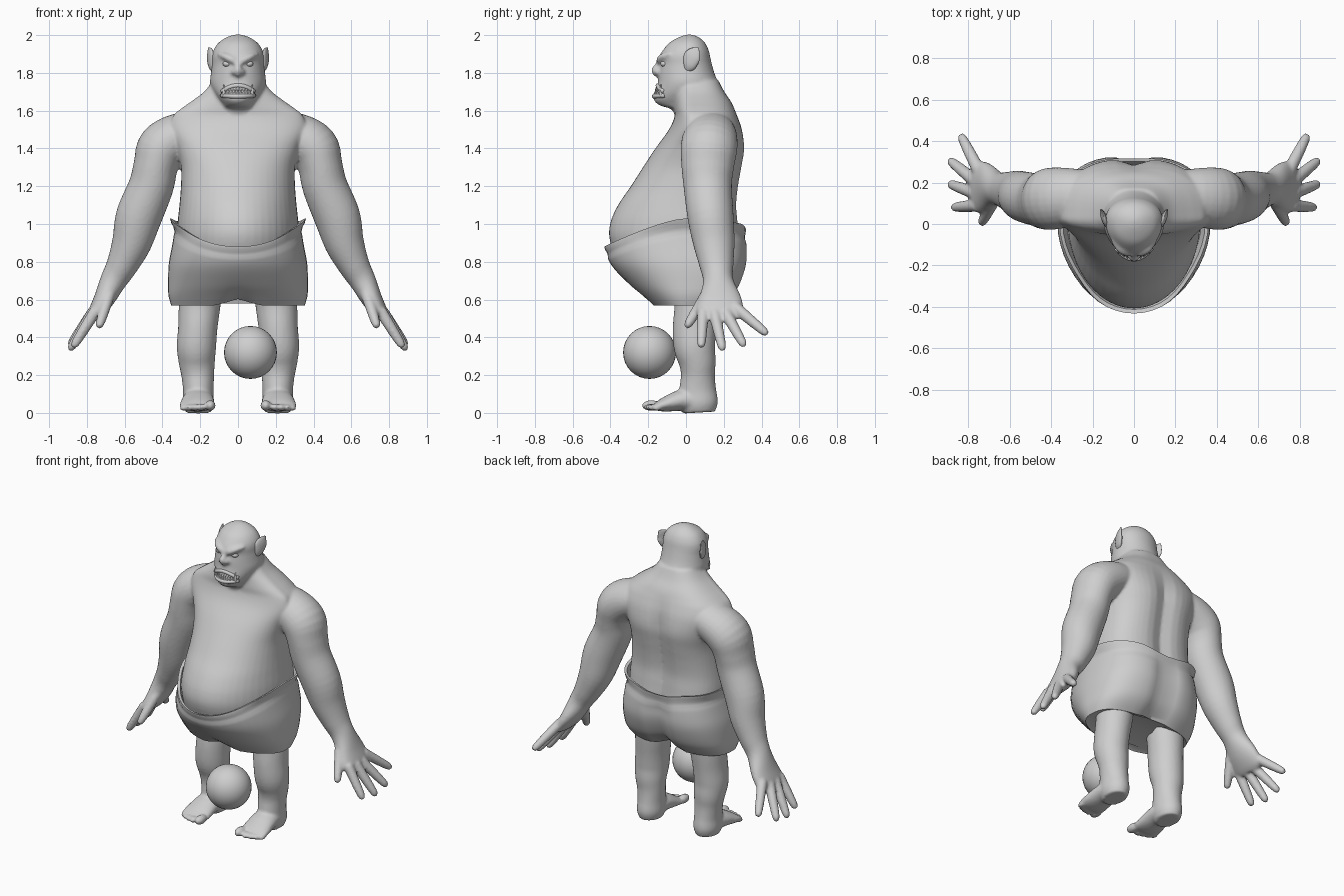
import bpy, bmesh, math
from mathutils import Vector, Matrix

if "Cube" in bpy.data.objects:
    bpy.data.objects.remove(bpy.data.objects["Cube"])

grey = bpy.data.materials.new("plain grey")
grey.diffuse_color = (0.62, 0.62, 0.62, 1)
grey.use_nodes = True
grey.node_tree.nodes["Principled BSDF"].inputs["Base Color"].default_value = grey.diffuse_color


def finish(name, bm, angle=None):
    bmesh.ops.recalc_face_normals(bm, faces=bm.faces)
    me = bpy.data.meshes.new(name)
    bm.to_mesh(me)
    bm.free()
    me.materials.append(grey)
    for p in me.polygons:
        p.use_smooth = True
    ob = bpy.data.objects.new(name, me)
    bpy.context.collection.objects.link(ob)
    if angle:
        bpy.ops.object.select_all(action='DESELECT')
        ob.select_set(True)
        bpy.context.view_layer.objects.active = ob
        bpy.ops.object.shade_smooth_by_angle(angle=math.radians(angle))
    return ob


def dense(keys, sub=4):
    """Smooth curve through key tuples."""
    k = [keys[0]] + list(keys) + [keys[-1]]
    out = []
    for i in range(1, len(k) - 2):
        for j in range(sub):
            t = j / sub
            out.append(tuple(0.5 * (2 * b + (c - a) * t + (2 * a - 5 * b + 4 * c - d) * t * t
                                    + (3 * b - a - 3 * c + d) * t ** 3)
                             for a, b, c, d in zip(k[i - 1], k[i], k[i + 1], k[i + 2])))
    return out + [tuple(keys[-1])]


def interp(keys, z):
    for a, b in zip(keys, keys[1:]):
        if z <= b[0]:
            f = max(0, (z - a[0]) / max(b[0] - a[0], 1e-6))
            return [p + (q - p) * f for p, q in zip(a, b)]
    return list(keys[-1])


def loft(bm, rings):
    vs = [[bm.verts.new(p) for p in r] for r in rings]
    n = len(vs[0])
    for a, b in zip(vs, vs[1:]):
        for i in range(n):
            bm.faces.new((a[i], a[(i + 1) % n], b[(i + 1) % n], b[i]))
    bm.faces.new(vs[0])
    bm.faces.new(vs[-1])


def tube(bm, keys, hint=(0, 1, 0), n=20, sub=4):
    """Keys are x, y, z, radius across the hint, radius along the hint."""
    ks = dense(keys, sub)
    rings = []
    for i, k in enumerate(ks):
        t = Vector(ks[min(i + 1, len(ks) - 1)][:3]) - Vector(ks[max(i - 1, 0)][:3])
        t.normalize()
        u = Vector(hint)
        u = (u - t * u.dot(t)).normalized()
        v = t.cross(u)
        ring = []
        for j in range(n):
            a = 2 * math.pi * j / n
            ring.append(Vector(k[:3]) + v * max(k[3], .002) * math.cos(a) + u * max(k[4], .002) * math.sin(a))
        rings.append(ring)
    loft(bm, rings)


def section(z, w, yf, yb, yc, back, n=48):
    """Horizontal outline with a rounder front and a squarer back."""
    out = []
    for j in range(n):
        a = 2 * math.pi * j / n
        c, s = math.cos(a), math.sin(a)
        e = 2 / back if s > 0 else 1
        x = w * math.copysign(abs(c) ** e, c)
        y = yc + (yb - yc if s > 0 else yc - yf) * math.copysign(abs(s) ** e, s)
        out.append(Vector((x, y, z)))
    return out


def ball(bm, c, r, s=(1, 1, 1), seg=16):
    m = Matrix.Translation(c) @ Matrix.Diagonal((*s, 1))
    bmesh.ops.create_uvsphere(bm, u_segments=seg, v_segments=seg // 2, radius=r, matrix=m)


def mirror(bm):
    g = bmesh.ops.duplicate(bm, geom=bm.verts[:] + bm.edges[:] + bm.faces[:])["geom"]
    for v in g:
        if isinstance(v, bmesh.types.BMVert):
            v.co.x *= -1
    bmesh.ops.reverse_faces(bm, faces=[f for f in g if isinstance(f, bmesh.types.BMFace)])


# Body: one side first (shoulder, arm, hand, leg, foot), then mirrored
bm = bmesh.new()
tube(bm, [(.16, .14, 1.5, .1, .11), (.3, .13, 1.468, .122, .14), (.4, .122, 1.405, .132, .15),
          (.435, .115, 1.31, .118, .14), (.46, .115, 1.2, .119, .128), (.525, .13, 1.04, .122, .122),
          (.563, .148, .9, .105, .11), (.615, .162, .78, .083, .09), (.66, .17, .7, .07, .08),
          (.71, .18, .6, .055, .115), (.755, .18, .53, .04, .125), (.775, .18, .5, .025, .1)], n=28)
for a, b in [((.755, .09, .54), (.875, .08, .345)), ((.77, .15, .53), (.893, .195, .33)),
             ((.77, .21, .53), (.893, .31, .352)), ((.75, .26, .56), (.838, .432, .415)),
             ((.68, .11, .63), (.738, 0, .45))]:
    p, q = Vector(a), Vector(b)
    tube(bm, [(*p.lerp(q, f), r, r) for f, r in
              ((0, .032), (.45, .029), (.8, .025), (.95, .019), (1, .006))], n=12, sub=3)
tube(bm, [(.19, .05, .68, .11, .13), (.203, .055, .57, .11, .117), (.213, .045, .45, .104, .115),
          (.22, .045, .35, .104, .11), (.218, .06, .27, .096, .098), (.213, .063, .2, .087, .09),
          (.21, .062, .12, .081, .098), (.21, .067, .05, .082, .102), (.21, .07, .002, .066, .084)], n=28)
tube(bm, [(.21, .15, .05, .03, .045), (.21, .1, .052, .048, .07), (.21, .03, .068, .062, .08),
          (.212, -.03, .066, .056, .085), (.215, -.1, .048, .042, .092), (.216, -.145, .036, .028, .094),
          (.216, -.165, .032, .016, .085)], hint=(1, 0, 0))
for x, y, r in [(.147, -.183, .029), (.195, -.187, .02), (.23, -.18, .019), (.262, -.169, .018), (.291, -.155, .016)]:
    ball(bm, (x, y, r + .01), r, (1, 1.8, 1))
mirror(bm)

# Torso with a groove down the spine
torso = dense([(.72, .3, -.33, .26), (.9, .32, -.4, .285), (1.0, .32, -.402, .28), (1.1, .31, -.36, .272),
               (1.2, .302, -.292, .282), (1.3, .302, -.228, .3), (1.4, .325, -.162, .315),
               (1.5, .36, -.09, .3), (1.57, .345, -.06, .275), (1.61, .302, -.06, .257),
               (1.65, .245, -.06, .237), (1.7, .18, -.06, .203), (1.76, .13, -.05, .172)])
rings = [section(*k, .03, 2.8) for k in torso]
for r in rings:
    for p in r:
        if p.y > .03:
            p.y -= .03 * math.exp(-(p.x / .06) ** 2) * min(1, max(0, (1.62 - p.z) / .2))
loft(bm, rings)

# Head, brow and nose
head = dense([(1.5, .13, -.04, .18), (1.6, .1, -.07, .2), (1.628, .088, -.14, .2), (1.66, .108, -.172, .198),
              (1.7, .134, -.162, .19), (1.75, .148, -.148, .17), (1.8, .143, -.145, .15), (1.85, .138, -.14, .136),
              (1.885, .138, -.142, .128), (1.92, .13, -.122, .12), (1.96, .103, -.088, .1),
              (1.99, .057, -.035, .066), (2.003, .015, .005, .03)])
loft(bm, [section(*k, .02, 2) for k in head])


def face_y(x, z):
    _, w, yf, _ = interp(head, z)
    return .02 - (.02 - yf) * math.sqrt(max(0, 1 - (x / w) ** 2))


def on_face(x, z, out, ra, rb):
    return (x, face_y(x, z) - out, z, ra, rb)


for s in (-1, 1):
    tube(bm, [on_face(s * x, z, 0, r, r) for x, z, r in
              ((.005, 1.855, .012), (.03, 1.868, .02), (.07, 1.887, .018), (.105, 1.9, .008))], n=12)
    ball(bm, (s * .02, -.15, 1.805), .017)
tube(bm, [(0, -.135, 1.875, .012, .012), (0, -.148, 1.835, .018, .02), (0, -.16, 1.81, .022, .024),
          (0, -.145, 1.785, .012, .016)], n=12)
body = finish("body", bm)
rm = body.modifiers.new("blend", 'REMESH')
rm.mode = 'VOXEL'
rm.voxel_size = .0095
rm.use_smooth_shade = True
sm = body.modifiers.new("soften", 'SMOOTH')
sm.factor = .5
sm.iterations = 4

# Eyes and ears
bm = bmesh.new()
ball(bm, (.056, face_y(.056, 1.848) + .012, 1.848), .021, (1.2, 1, .8))
mirror(bm)
finish("eyes", bm)
bm = bmesh.new()
tube(bm, [(.125, .0, 1.812, .01, .014), (.138, .018, 1.84, .016, .036), (.146, .032, 1.885, .014, .046),
          (.152, .052, 1.915, .008, .028), (.157, .066, 1.932, .002, .004)], hint=(.35, 1, 0), n=16)
mirror(bm)
finish("ears", bm)

# Lips follow the face in arcs, a row of teeth and two tusks stand between them
bm = bmesh.new()
xs = [-.085 + .017 * i for i in range(11)]
tube(bm, [on_face(x, 1.676 + .6 * x * x, -.002, .012, .012) for x in xs], hint=(0, 0, 1), n=10, sub=2)
tube(bm, [on_face(x, 1.733 - 4.5 * x * x, -.003, .012, .012) for x in xs], hint=(0, 0, 1), n=10, sub=2)
finish("lips", bm)
bm = bmesh.new()
for i in range(-4, 5):
    x = i * .0155
    for z0, z1 in ((1.68, 1.704), (1.722 - 2 * x * x, 1.702)):
        tube(bm, [on_face(x, z0, -.002, .007, .007), on_face(x, (z0 + z1) / 2, -.001, .006, .006),
                  on_face(x, z1, 0, .003, .003)], n=8, sub=2)
for x in (-.075, .075):
    tube(bm, [on_face(x, 1.675, .001, .01, .01), on_face(x, 1.705, .005, .008, .008),
              on_face(x, 1.738, .006, .002, .002)], n=10, sub=3)
finish("teeth", bm)

# Shorts: sagging waistband, rolled rim, arched crotch
prof = dense([(.565, .352, -.18, .19), (.62, .368, -.24, .25), (.68, .37, -.305, .29), (.785, .367, -.397, .325),
              (.88, .35, -.432, .328), (.95, .34, -.42, .32), (1.0, .352, -.41, .32), (1.04, .363, -.4, .325)])
N, ROWS = 48, 20
rows = []
for t in range(ROWS + 1):
    ring = []
    for j in range(N):
        a = 2 * math.pi * j / N
        s, c = math.sin(a), math.cos(a)
        top = 1.03 - (.15 * abs(s) ** 1.5 if s < 0 else .03 * s + .03 * math.exp(-(c / .3) ** 2))
        z = .568 + (top - .568) * t / ROWS
        _, w, yf, yb = interp(prof, z)
        p = section(z, w, yf, yb, 0, 2.8, N)[j]
        if s > 0 and z < .98:
            p.y -= .045 * math.exp(-(p.x / .06) ** 2) * min(1, (.98 - z) / .12)
        p.z += .035 * max(0, 1 - abs(p.x) / .12) * (1 - t / ROWS) ** 4
        if t in (ROWS - 3, ROWS - 2):
            p.x, p.y = p.x * .985, p.y * .985
        ring.append(p)
    rows.append(ring)
hem = [Vector((p.x * .85, p.y * .85, p.z + .012)) for p in rows[0]]
rim = [Vector((p.x * .955, p.y * .955, p.z - .004)) for p in rows[-1]]
inner = [Vector((p.x * .9, p.y * .9, p.z - .07)) for p in rows[-1]]
bm = bmesh.new()
loft(bm, [hem] + rows + [rim, inner])
finish("shorts", bm, 50)

# Loose ball in front of the legs
bm = bmesh.new()
ball(bm, (.066, -.193, .32), .14, seg=32)
finish("ball", bm)
